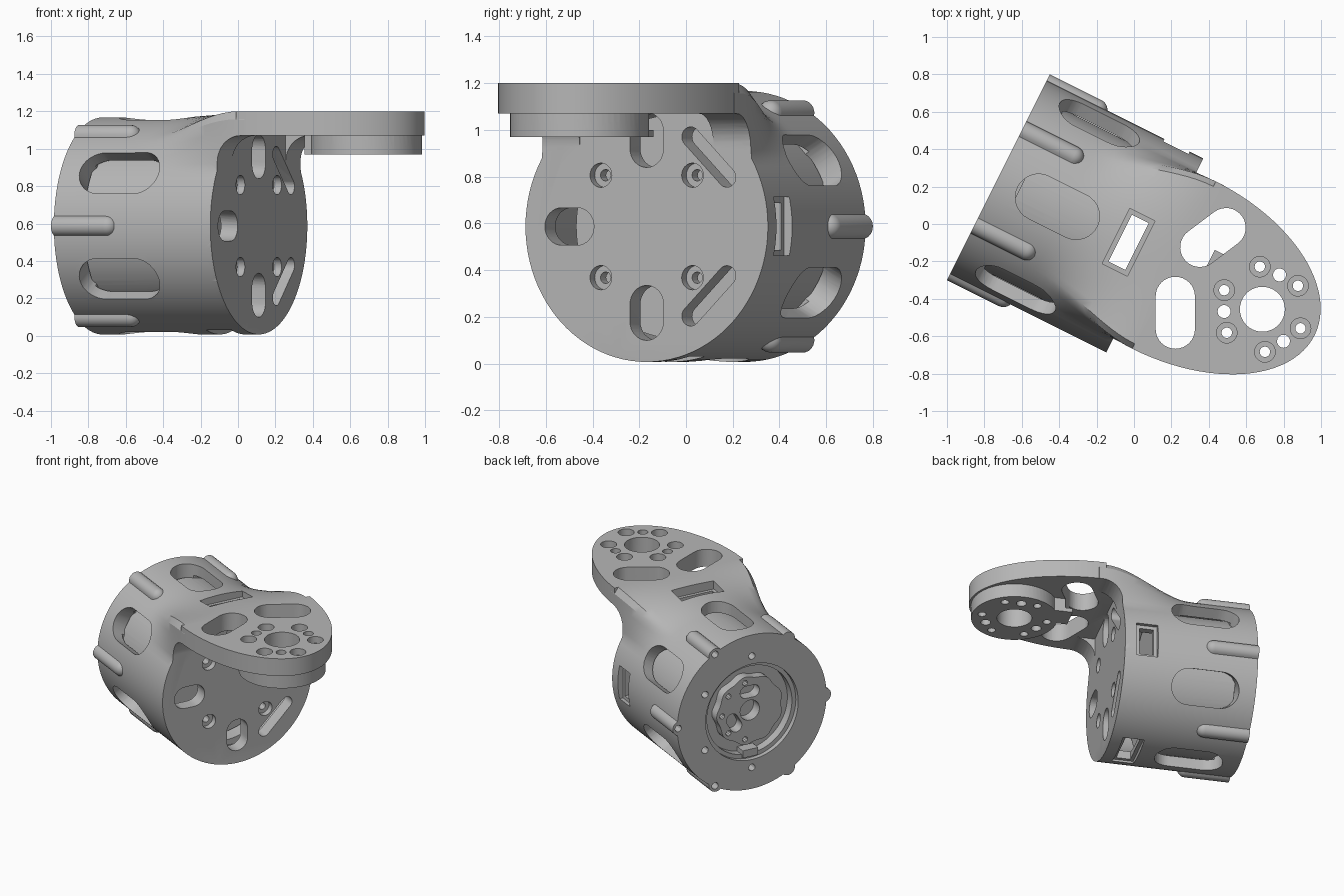
import bpy, bmesh, math
from math import sin, cos, radians, pi
from mathutils import Matrix

if "Cube" in bpy.data.objects:
    bpy.data.objects.remove(bpy.data.objects["Cube"], do_unlink=True)

# Local frame: X runs along the drum axis, Y across it, Z up
CZ = 0.587          # height of the drum axis
FACE = 0.935        # front face of the drum
TIP = 1.578         # centre of the arm's mounting ring
UNDER = 1.07        # underside of the arm
R = 0.58            # drum radius
WIDE = 0.5          # half width of the arm
stages = []

gray = bpy.data.materials.new("machined gray")
gray.use_nodes = True
gray.diffuse_color = (0.47, 0.47, 0.47, 1)
gray.node_tree.nodes["Principled BSDF"].inputs["Base Color"].default_value = (0.47, 0.47, 0.47, 1)


def make_object(name, bm, collection):
    bmesh.ops.recalc_face_normals(bm, faces=bm.faces)
    bmesh.ops.triangulate(bm, faces=bm.faces)
    mesh = bpy.data.meshes.new(name)
    bm.to_mesh(mesh)
    bm.free()
    obj = bpy.data.objects.new(name, mesh)
    collection.objects.link(obj)
    return obj


def stage(name, operation):
    """Start a group of solids that act on the body together."""
    group = bpy.data.collections.new(name)
    bpy.context.scene.collection.children.link(group)
    mod = body.modifiers.new(name, 'BOOLEAN')
    mod.solver = 'EXACT'
    mod.operation = operation
    mod.operand_type = 'COLLECTION'
    mod.collection = group
    stages.append(group)


def prism(name, outline, frame, low, high):
    bm = bmesh.new()
    base = bm.faces.new([bm.verts.new((x, y, low)) for x, y in outline])
    top = bmesh.ops.extrude_face_region(bm, geom=[base])["geom"]
    verts = [g for g in top if isinstance(g, bmesh.types.BMVert)]
    bmesh.ops.translate(bm, verts=verts, vec=(0, 0, high - low))
    bm.transform(frame)
    make_object(name, bm, stages[-1]).hide_render = True


def stadium(length, width, cx=0, cy=0, angle=0, n=16):
    """Rounded slot outline; a circle when length equals width."""
    r, half = width / 2, (length - width) / 2
    pts = []
    for side in (1, -1):
        for i in range(n + (half > 0)):
            a = pi * i / n - pi / 2
            pts.append((side * (half + r * cos(a)), side * r * sin(a)))
    c, s = cos(angle), sin(angle)
    return [(cx + x * c - y * s, cy + x * s + y * c) for x, y in pts]


def circle(r, cx=0, cy=0, n=16):
    return stadium(2 * r, 2 * r, cx, cy, 0, n)


def rect(x0, x1, y0, y1):
    return [(x0, y0), (x1, y0), (x1, y1), (x0, y1)]


def polar(r, degrees):
    return r * cos(radians(degrees)), r * sin(radians(degrees))


def radial(degrees, u):
    """Frame on the drum axis at u whose Z points outward."""
    c, s = polar(1, degrees)
    return Matrix(((1, 0, 0, u), (0, s, c, 0), (0, -c, s, CZ), (0, 0, 0, 1)))


AXIAL = Matrix(((0, 0, 1, 0), (1, 0, 0, 0), (0, 1, 0, CZ), (0, 0, 0, 1)))
SIDE = Matrix(((1, 0, 0, 0), (0, 0, -1, 0), (0, 1, 0, 0), (0, 0, 0, 1)))
PLAN = Matrix.Identity(4)
RING = Matrix.Translation((TIP, 0, 0))

# Drum lofted into the shoulder of the arm
bm = bmesh.new()
rings, count = [], 96
for u in [0, 0.1, 0.2, 0.3] + [0.35 + 0.05 * i for i in range(16)]:
    k = min(1, max(0, (u - 0.4) / 0.65))
    t = k * k * (3 - 2 * k)
    ring = []
    for i in range(count):
        a = 2 * pi * i / count
        r = R
        if sin(a) > 0.01:
            shoulder = min(WIDE / max(abs(cos(a)), 0.001), (1.2 - CZ) / sin(a))
            r += max(0, shoulder - R) * t
        ring.append(bm.verts.new((u, r * cos(a), CZ + r * sin(a))))
    rings.append(ring)
for a, b in zip(rings, rings[1:]):
    for i in range(count):
        j = (i + 1) % count
        bm.faces.new((a[i], a[j], b[j], b[i]))
bm.faces.new(rings[0])
bm.faces.new(rings[-1])
body = make_object("arm_link_body", bm, bpy.context.scene.collection)

# Clear the space under the arm, leaving a cove beside the round face
stage("under_arm", 'DIFFERENCE')
cove = [(FACE + 0.14 - 0.14 * cos(pi * i / 16), UNDER - 0.14 + 0.14 * sin(pi * i / 16))
        for i in range(9)]
prism("cove_cut", [(1.4, UNDER), (1.4, -0.2), (FACE, -0.2)] + cove, SIDE, -1, 1)
top = UNDER - CZ
prism("face_cut", [(x, y) for x, y in circle(R, n=48) if y < top - 0.01]
      + [], AXIAL, FACE, 1.3)
prism("face_top_cut", rect(-0.32, 0.32, 0.3, top), AXIAL, FACE, 1.3)

# Arm plate, mounting ring, key and the round-ended screw ribs
stage("additions", 'UNION')
plate = [(1.05 + 0.84 * sin(pi * i / 48), WIDE * cos(pi * i / 48)) for i in range(49)]
prism("arm_plate", plate, PLAN, UNDER, 1.2)
prism("mounting_ring", circle(0.297, n=32), RING, 0.97, 1.08)
prism("ring_key", rect(-0.37, -0.2, 0, 0.17), RING, 0.97, 1.08)
for k in range(6):
    rib = [(0, -0.055)] + [(0.31 + 0.055 * cos(a), 0.055 * sin(a))
                           for a in [pi * i / 12 - pi / 2 for i in range(13)]] + [(0, 0.055)]
    bm = bmesh.new()
    edge = [bm.verts.new((x, y, 0)) for x, y in rib if y >= -0.0001]
    start = bm.verts.new((0, 0, 0))
    chain = edge + [start]
    edges = [bm.edges.new(pair) for pair in zip(chain, chain[1:])]
    bmesh.ops.spin(bm, geom=chain + edges, cent=(0, 0, 0), axis=(1, 0, 0),
                   angle=2 * pi, steps=20, use_merge=True)
    bmesh.ops.remove_doubles(bm, verts=bm.verts, dist=0.0005)
    bm.transform(radial(60 * k, 0) @ Matrix.Translation((0, 0, 0.56)))
    make_object("screw_rib", bm, stages[-1]).hide_render = True

# Hollow interior, stepped back recess and long windows in the wall
stage("hollows", 'DIFFERENCE')
prism("cavity", circle(0.5, n=48), AXIAL, 0.15, 0.835)
prism("back_recess", circle(0.36, n=32), AXIAL, -0.1, 0.035)
prism("back_groove", circle(0.33, n=32), AXIAL, -0.1, 0.1)
for k in range(6):
    prism("drum_window", stadium(0.474, 0.25), radial(60 * k + 30, 0.353), 0.42, 0.8)

# Inner drum behind the windows, and the scalloped hub
stage("inner_parts", 'UNION')
prism("inner_drum", circle(0.48, n=48), AXIAL, 0.13, 0.65)
scallop = [polar(0.25 + 0.008 * cos(2 * pi * i / 12), i * 360 / 108) for i in range(108)]
prism("hub", scallop, AXIAL, 0.03, 0.12)
prism("groove_key", rect(-0.06, 0.06, -0.345, -0.29), AXIAL, 0.02, 0.12)

stage("holes", 'DIFFERENCE')
# Hub bore, slots and screws
prism("hub_bore", circle(0.075), AXIAL, -0.1, 0.115)
for k in range(3):
    a = 90 + 120 * k
    prism("hub_slot", stadium(0.15, 0.09, *polar(0.14, a), radians(a + 90)), AXIAL, -0.1, 0.11)
for k in range(9):
    prism("hub_screw", circle(0.02, *polar(0.215, 40 * k), n=5), AXIAL, -0.1, 0.09)

# Bolt holes in the back rim
for k in range(6):
    prism("rib_bolt", circle(0.025, *polar(0.572, 60 * k), n=6), AXIAL, -0.1, 0.08)
    prism("rim_bolt", circle(0.025, *polar(0.42, 60 * k + 30), n=6), AXIAL, -0.1, 0.08)

# Cable pockets near the front
for angle, length in ((0, 0.25), (90, 0.33), (270, 0.33)):
    frame = radial(angle, 0.778)
    h = length / 2
    prism("pocket", rect(-0.075, 0.075, -h, h), frame, 0.54, 0.8)
    prism("pocket_hole", rect(-0.05, 0.05, 0.025 - h, h - 0.025), frame, 0.4, 0.81)

# Front face: bore, radial slots, tangent slots and screws
prism("front_bore", circle(0.21, n=32), AXIAL, 0.8, 0.95)
for k in range(4):
    a = 90 * k
    prism("radial_slot", stadium(0.235, 0.16, *polar(0.37, a), radians(a)), AXIAL, 0.8, 0.95)
    a += 45
    prism("tangent_slot", stadium(0.33, 0.085, *polar(0.42, a), radians(a + 90)), AXIAL, 0.8, 0.95)
    spot = polar(0.31, a)
    prism("screw_head", circle(0.052, *spot), AXIAL, 0.89, 0.95)
    prism("screw_hole", circle(0.025, *spot, n=6), AXIAL, 0.8, 0.95)

# Arm: lightening slots, centre bore and ring holes
for side in (1, -1):
    prism("arm_slot", stadium(0.385, 0.21, 1.17, 0.225 * side, radians(63.4 * side)), PLAN, 1, 1.3)
prism("ring_bore", circle(0.12, n=24), RING, 0.9, 1.3)
for k in range(6):
    spot = polar(0.228, 60 * k)
    prism("ring_screw_head", circle(0.055, *spot), RING, 1.15, 1.3)
    prism("ring_screw_hole", circle(0.028, *spot, n=8), RING, 0.9, 1.3)
for k in range(3):
    prism("ring_pin_hole", circle(0.035, *polar(0.205, 90 + 120 * k), n=8), RING, 0.9, 1.3)

# Bake the booleans, drop the tools, then place the finished part
graph = bpy.context.evaluated_depsgraph_get()
mesh = bpy.data.meshes.new_from_object(body.evaluated_get(graph))
body.modifiers.clear()
body.data = mesh
for group in stages:
    for tool in list(group.objects):
        bpy.data.objects.remove(tool, do_unlink=True)
    bpy.data.collections.remove(group)
mesh.materials.clear()
mesh.materials.append(gray)
body.matrix_world = Matrix.Translation((-0.725, 0.25, 0)) @ Matrix.Rotation(radians(-26.57), 4, 'Z')
bpy.context.view_layer.objects.active = body
body.select_set(True)
bpy.ops.object.shade_smooth_by_angle(angle=radians(30))
